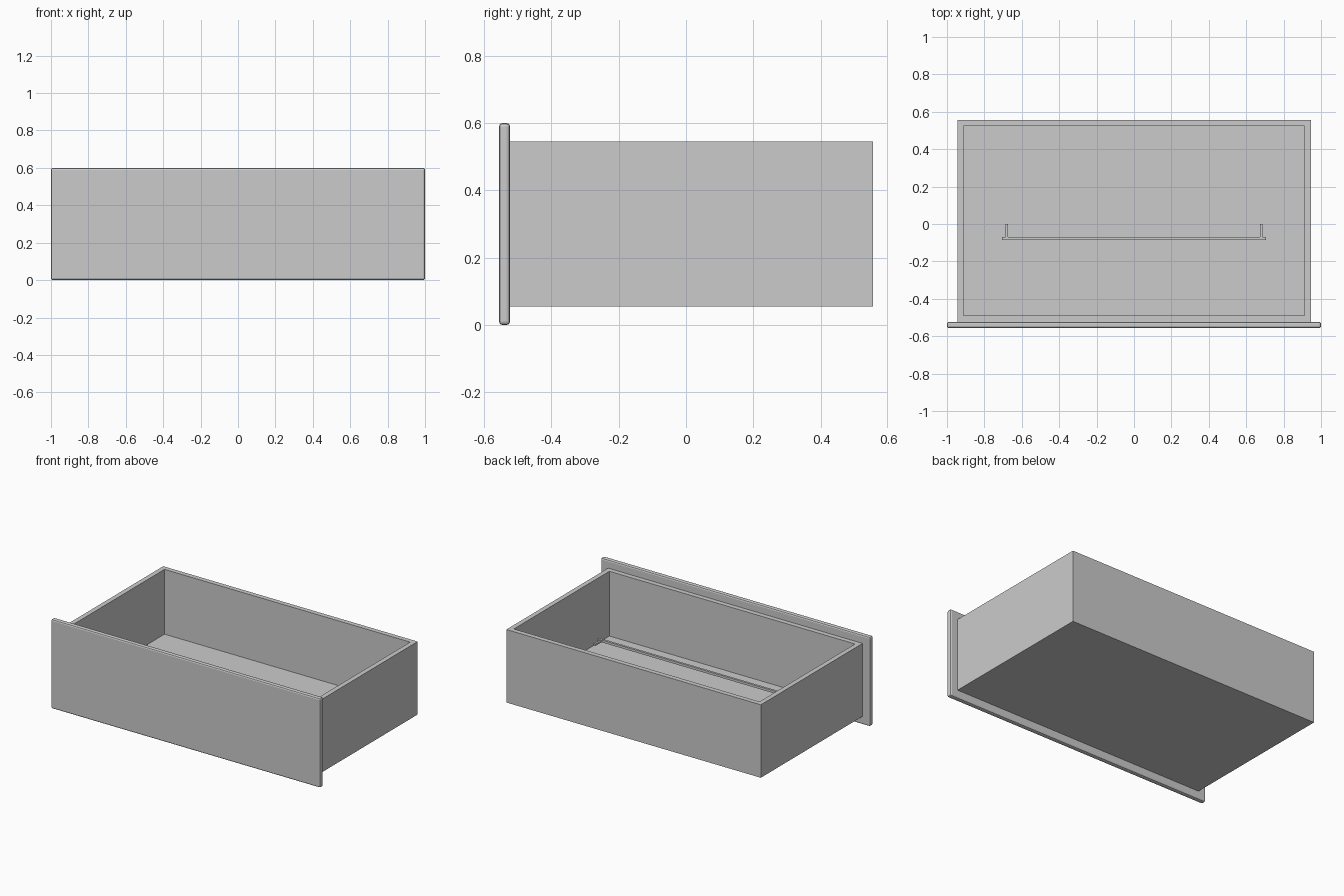
import bpy
import bmesh
from mathutils import Vector

cube = bpy.data.objects.get("Cube")
if cube:
    bpy.data.objects.remove(cube, do_unlink=True)

grey = bpy.data.materials.new("plain_grey")
grey.use_nodes = True
colour = (0.6, 0.6, 0.6, 1)
grey.diffuse_color = colour
grey.node_tree.nodes["Principled BSDF"].inputs["Base Color"].default_value = colour


def block(name, low, high, shape=None):
    """Add a box between two corners; shape may edit its mesh."""
    low, high = Vector(low), Vector(high)
    bm = bmesh.new()
    bmesh.ops.create_cube(bm, size=1)
    bmesh.ops.scale(bm, vec=high - low, verts=bm.verts)
    bmesh.ops.translate(bm, vec=(low + high) / 2, verts=bm.verts)
    if shape:
        shape(bm)
    mesh = bpy.data.meshes.new(name)
    bm.to_mesh(mesh)
    bm.free()
    mesh.materials.append(grey)
    obj = bpy.data.objects.new(name, mesh)
    bpy.context.collection.objects.link(obj)
    return obj


def hollow(bm):
    """Inset the top face and sink it to the drawer floor."""
    bm.normal_update()
    top = max(bm.faces, key=lambda f: f.calc_center_median().z)
    bmesh.ops.inset_individual(bm, faces=[top], thickness=0.046)
    floor = bmesh.ops.extrude_discrete_faces(bm, faces=[top])["faces"][0]
    bmesh.ops.translate(bm, vec=(0, 0, -0.435), verts=floor.verts)


# Open drawer box
block("drawer_box", (-0.945, -0.523, 0.055), (0.945, 0.556, 0.545), hollow)

# Front panel with softened edges
panel = block("front_panel", (-1, -0.556, 0), (1, -0.523, 0.6))
bevel = panel.modifiers.new("edge_bevel", "BEVEL")
bevel.width = 0.01
bevel.segments = 2

# Slim bar handle on two posts, lying inside the drawer
block("handle_bar", (-0.705, -0.085, 0.292), (0.705, -0.07, 0.308))
for side, x in (("left", 0.68), ("right", -0.68)):
    block(side + "_handle_post", (x - 0.006, -0.07, 0.294), (x + 0.006, 0, 0.306))
